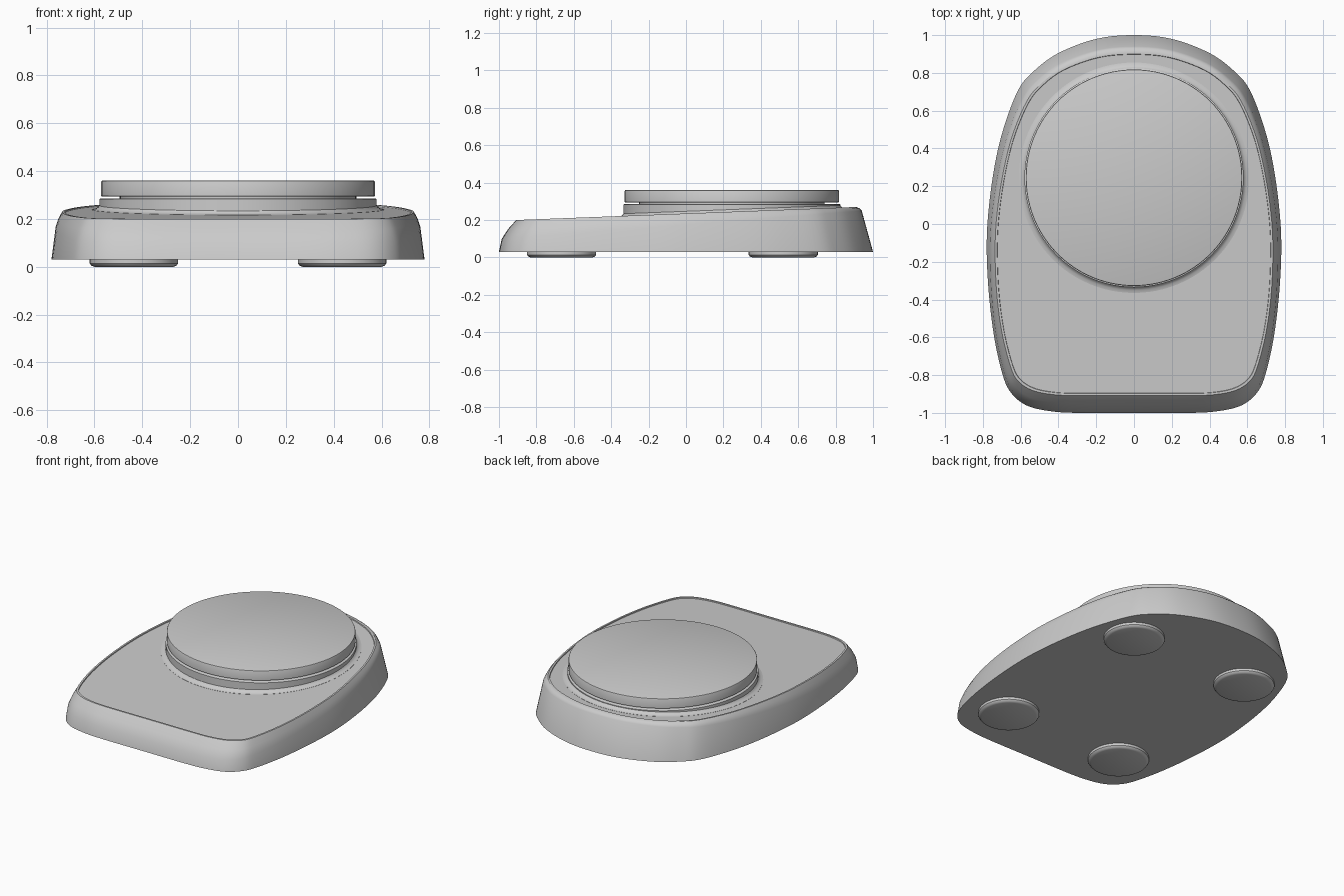
import bpy, bmesh, math

if "Cube" in bpy.data.objects:
    bpy.data.objects.remove(bpy.data.objects["Cube"])

CY = 0.245          # y centre of the round weighing plate


def top_z(y):
    """Height of the sloping deck."""
    return 0.20 + 0.07 * (y + 0.91) / 1.82


def loft(name, rings):
    """Skin a stack of closed rings and cap both ends."""
    bm = bmesh.new()
    loops = [[bm.verts.new(p) for p in r] for r in rings]
    n = len(loops[0])
    for a, b in zip(loops, loops[1:]):
        for i in range(n):
            j = (i + 1) % n
            bm.faces.new((a[i], a[j], b[j], b[i]))
    bm.faces.new(loops[0])
    bm.faces.new(loops[-1])
    bmesh.ops.recalc_face_normals(bm, faces=bm.faces)
    me = bpy.data.meshes.new(name)
    bm.to_mesh(me)
    bm.free()
    ob = bpy.data.objects.new(name, me)
    bpy.context.collection.objects.link(ob)
    bpy.ops.object.select_all(action='DESELECT')
    ob.select_set(True)
    bpy.context.view_layer.objects.active = ob
    bpy.ops.object.shade_smooth_by_angle(angle=math.radians(32))
    return ob


def lathe(name, profile, cx, cy, n=96, sloped=0):
    """Turned part; the first `sloped` rings follow the deck slope."""
    rings = []
    for k, (r, z) in enumerate(profile):
        ring = []
        for i in range(n):
            a = 2 * math.pi * i / n
            x, y = cx + r * math.cos(a), cy + r * math.sin(a)
            ring.append((x, y, z + (top_z(y) if k < sloped else 0)))
        rings.append(ring)
    return loft(name, rings)


def outline(half, steps=5):
    """Mirror a half outline and smooth it with a closed Catmull-Rom curve."""
    pts = half + [(-x, y) for x, y in half[-2:0:-1]]
    n, out = len(pts), []
    for i in range(n):
        p = [pts[(i + k) % n] for k in (-1, 0, 1, 2)]
        for s in range(steps):
            t = s / steps
            out.append(tuple(0.5 * (2 * b + (c - a) * t
                       + (2 * a - 5 * b + 4 * c - d) * t * t
                       + (3 * b - a - 3 * c + d) * t ** 3)
                       for a, b, c, d in zip(*p)))
    return out


# Housing outlines at the base and at the deck edge (right half, back to front)
base = outline([(0, 1), (.2, .98), (.4, .905), (.53, .81), (.61, .715),
                (.68, .54), (.73, .35), (.765, .12), (.78, -.1), (.77, -.35),
                (.74, -.6), (.695, -.8), (.65, -.895), (.57, -.96),
                (.45, -.99), (.3, -1), (0, -1)])
deck = outline([(0, .91), (.19, .893), (.38, .825), (.5, .735), (.57, .645),
                (.64, .48), (.685, .31), (.72, .1), (.735, -.1), (.728, -.35),
                (.70, -.57), (.655, -.75), (.615, -.83), (.54, -.88),
                (.43, -.903), (.3, -.908), (0, -.908)])

# Housing: sloped wall, soft shoulder that deepens to the front, recessed deck
lower = [(x, y, 0.03) for x, y in base]
shoulder, mid, rim, inset, floor = [], [], [], [], []
for (bx, by), (dx, dy) in zip(base, deck):
    f = (by + 1) / 2
    t = 0.17 + 0.50 * f
    sx, sy, sz = bx + (dx - bx) * t, by + (dy - by) * t, 0.10 + 0.15 * f
    dz = top_z(dy)
    shoulder.append((sx, sy, sz))
    mid.append(((sx + dx) / 2 + (bx - dx) * .04,
                (sy + dy) / 2 + (by - dy) * .04, (sz + dz) / 2 + .003))
    rim.append((dx, dy, dz))
    inset.append((dx * .985, dy * .988, top_z(dy * .988)))
    floor.append((dx * .983, dy * .986, top_z(dy * .986) - .006))
loft("housing", [lower, shoulder, mid, rim, inset, floor])

# Pedestal flaring into the deck, narrow neck, and weighing plate
lathe("pedestal", [(.61, -.02), (.61, -.005), (.595, -.002), (.585, .005),
                   (.58, .012), (.58, .283), (.575, .286)], 0, CY, sloped=5)
lathe("neck", [(.495, .27), (.495, .31)], 0, CY)
lathe("weighing_plate", [(.567, .293), (.573, .296), (.573, .355),
                         (.571, .359), (.566, .361)], 0, CY)

# Four rubber feet
for y, row in ((-.665, "front"), (.52, "back")):
    for s, side in ((-1, "left"), (1, "right")):
        lathe(f"{row}_{side}_foot", [(.165, 0), (.178, .005), (.185, .014),
                                     (.185, .035)], s * .435, y, n=48)
